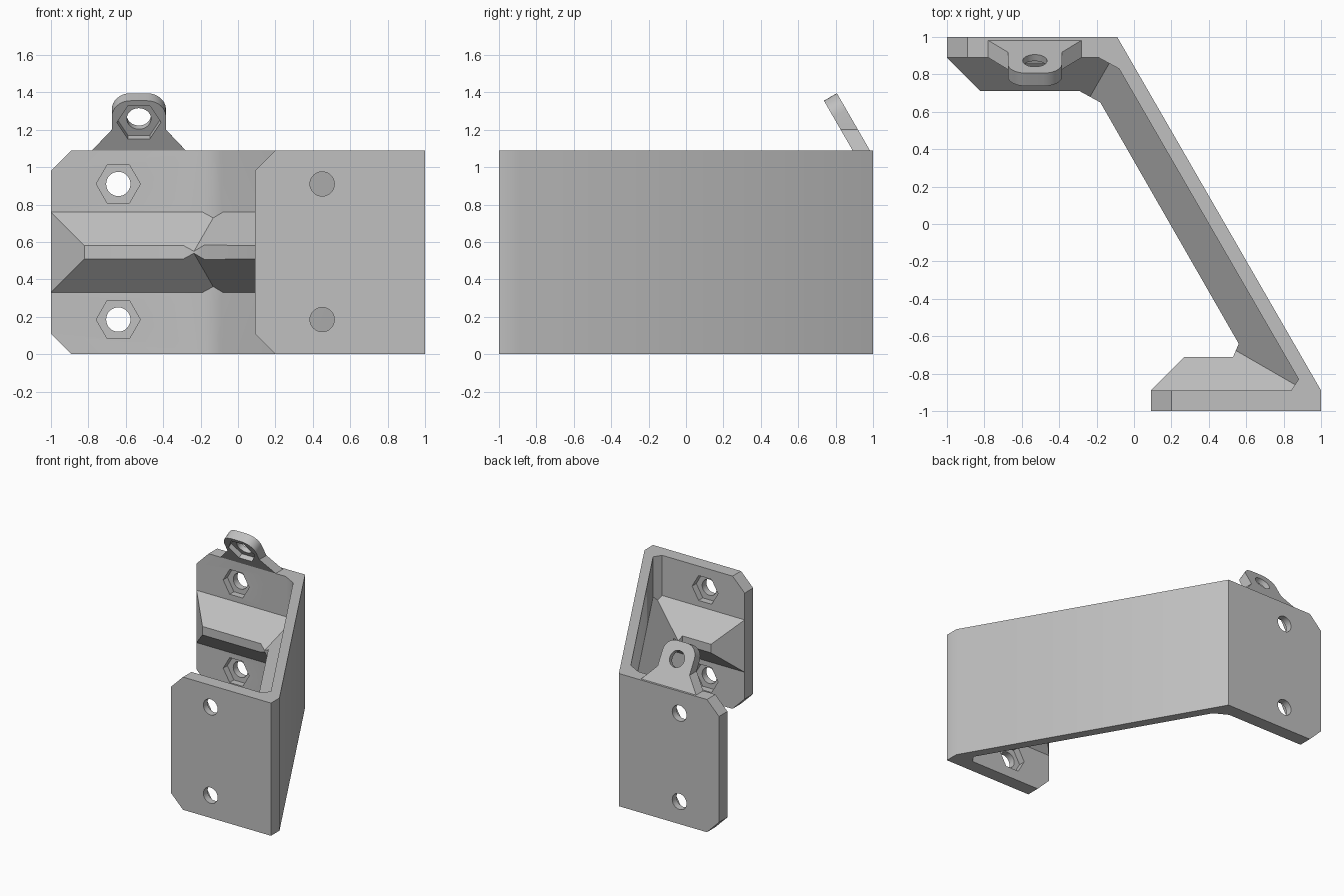
import bpy, bmesh, math
from mathutils import Vector

if "Cube" in bpy.data.objects:
    bpy.data.objects.remove(bpy.data.objects["Cube"], do_unlink=True)

GREY = bpy.data.materials.new("mid grey")
GREY.use_nodes = True
GREY.diffuse_color = (0.53, 0.53, 0.53, 1)
GREY.node_tree.nodes["Principled BSDF"].inputs["Base Color"].default_value = (0.53, 0.53, 0.53, 1)

HEIGHT = 1.09
X, Y, Z = Vector((1, 0, 0)), Vector((0, 1, 0)), Vector((0, 0, 1))


def loft(name, ring_a, ring_b):
    """Solid between two matching closed rings."""
    bm = bmesh.new()
    a = [bm.verts.new(p) for p in ring_a]
    b = [bm.verts.new(p) for p in ring_b]
    bm.faces.new(a)
    bm.faces.new(b)
    for i in range(len(a)):
        j = (i + 1) % len(a)
        bm.faces.new((a[i], a[j], b[j], b[i]))
    bmesh.ops.recalc_face_normals(bm, faces=bm.faces)
    mesh = bpy.data.meshes.new(name)
    bm.to_mesh(mesh)
    bm.free()
    mesh.materials.append(GREY)
    ob = bpy.data.objects.new(name, mesh)
    bpy.context.collection.objects.link(ob)
    return ob


def slab(name, outline, z0, z1):
    return loft(name, [(x, y, z0) for x, y in outline], [(x, y, z1) for x, y in outline])


def rod(name, centre, axis, up, radius, start, end, sides):
    """Round or hexagonal bar along an axis, with a corner toward x."""
    ring = [centre + radius * (math.cos(t) * X + math.sin(t) * up)
            for t in (math.tau * i / sides for i in range(sides))]
    return loft(name, [p + axis * start for p in ring], [p + axis * end for p in ring])


def combine(target, tool, operation):
    bpy.context.view_layer.objects.active = target
    mod = target.modifiers.new(operation.lower(), 'BOOLEAN')
    mod.operation, mod.solver, mod.object = operation, 'EXACT', tool
    bpy.ops.object.modifier_apply(modifier=mod.name)
    bpy.data.objects.remove(tool, do_unlink=True)


def nut_hole(target, centre, inward, up, thickness):
    """Bolt hole with a hexagonal nut pocket sunk half way into the inner face."""
    combine(target, rod("bolt", centre, inward, up, 0.065, -thickness * 2, 0.05, 32), 'DIFFERENCE')
    combine(target, rod("nut", centre, inward, up, 0.118, -thickness / 2, 0.03, 6), 'DIFFERENCE')


# Folded wall: back plate, slanting web and front plate
bracket = slab("bracket", [
    (-1, 0.89), (-0.19, 0.89), (-0.08, 0.83), (0.88, -0.83), (0.84, -0.89), (0.09, -0.89),
    (0.09, -1), (1, -1), (1, -0.89), (-0.09, 1), (-1, 1)], 0, HEIGHT)

# Clipped corners on the free plate ends
bm = bmesh.new()
bm.from_mesh(bracket.data)
ends = [e for e in bm.edges
        if abs(e.verts[0].co.z - e.verts[1].co.z) < 1e-4
        and any(all(abs(v.co.x - x) < 1e-4 for v in e.verts) for x in (-1, 0.09))]
bmesh.ops.bevel(bm, geom=ends, offset=0.11, segments=1, affect='EDGES')
bm.to_mesh(bracket.data)
bm.free()


# Stiffening rib: a ridge along each leg, trimmed to a flat crest
def ridge(start, end, inward):
    section = [(-0.04, -0.255), (0.215, 0), (-0.04, 0.255)]
    ring = [inward * h + Z * (0.545 + z) for h, z in section]
    return loft("ridge", [start + p for p in ring], [end + p for p in ring])


web_dir = Vector((0.5, -0.866, 0))
web_in = Vector((-0.866, -0.5, 0))
rib = ridge(Vector((-1.1, 0.89, 0)), Vector((0.1, 0.89, 0)), -Y)
combine(rib, ridge(Vector((-0.08, 0.83, 0)) - web_dir * 0.2,
                   Vector((0.88, -0.83, 0)) + web_dir * 0.2, web_in), 'UNION')
combine(rib, ridge(Vector((0, -0.89, 0)), Vector((1.1, -0.89, 0)), Y), 'UNION')
crest = slab("crest", [
    (-1, 0.89), (-0.82, 0.71), (-0.29, 0.71), (-0.18, 0.65), (0.56, -0.64), (0.53, -0.71),
    (0.27, -0.71), (0.09, -0.89), (0.13, -0.93), (0.982, -0.93), (-0.091, 0.93), (-0.96, 0.93)],
    0.1, 1)
combine(rib, crest, 'INTERSECT')
combine(bracket, rib, 'UNION')

# Bolt holes in both plates
for x, side in ((-0.64, 1), (0.45, -1)):
    for z in (0.185, 0.91):
        nut_hole(bracket, Vector((x, side * 0.89, z)), -side * Y, Z, 0.11)

# Leaning eyelet on the back plate
lean = Vector((0, -0.5, 0.866))
back = Vector((0, 0.866, 0.5))
base = Vector((-0.53, 0.89, HEIGHT))
thick, half, top, radius = 0.08, 0.145, 0.306, 0.1
foot = [(0.254, -0.005), (half, 0.127)]
arc = [(half - radius + radius * math.cos(t), top - radius + radius * math.sin(t))
       for t in (math.pi / 2 * i / 8 for i in range(9))]
side = [(u, v, 0.046) for u, v in foot] + [(u, v, 0) for u, v in arc]
outline = side + [(-u, v, drop) for u, v, drop in reversed(side)]
eyelet = loft("eyelet", [base + X * u + lean * v for u, v, drop in outline],
              [base + X * u + lean * (v - drop) + back * thick for u, v, drop in outline])
nut_hole(eyelet, base + lean * 0.172, -back, lean, thick)

# Soft shading on shallow bends only
for ob in (bracket, eyelet):
    bpy.ops.object.select_all(action='DESELECT')
    ob.select_set(True)
    bpy.context.view_layer.objects.active = ob
    bpy.ops.object.shade_smooth_by_angle(angle=math.radians(32))
